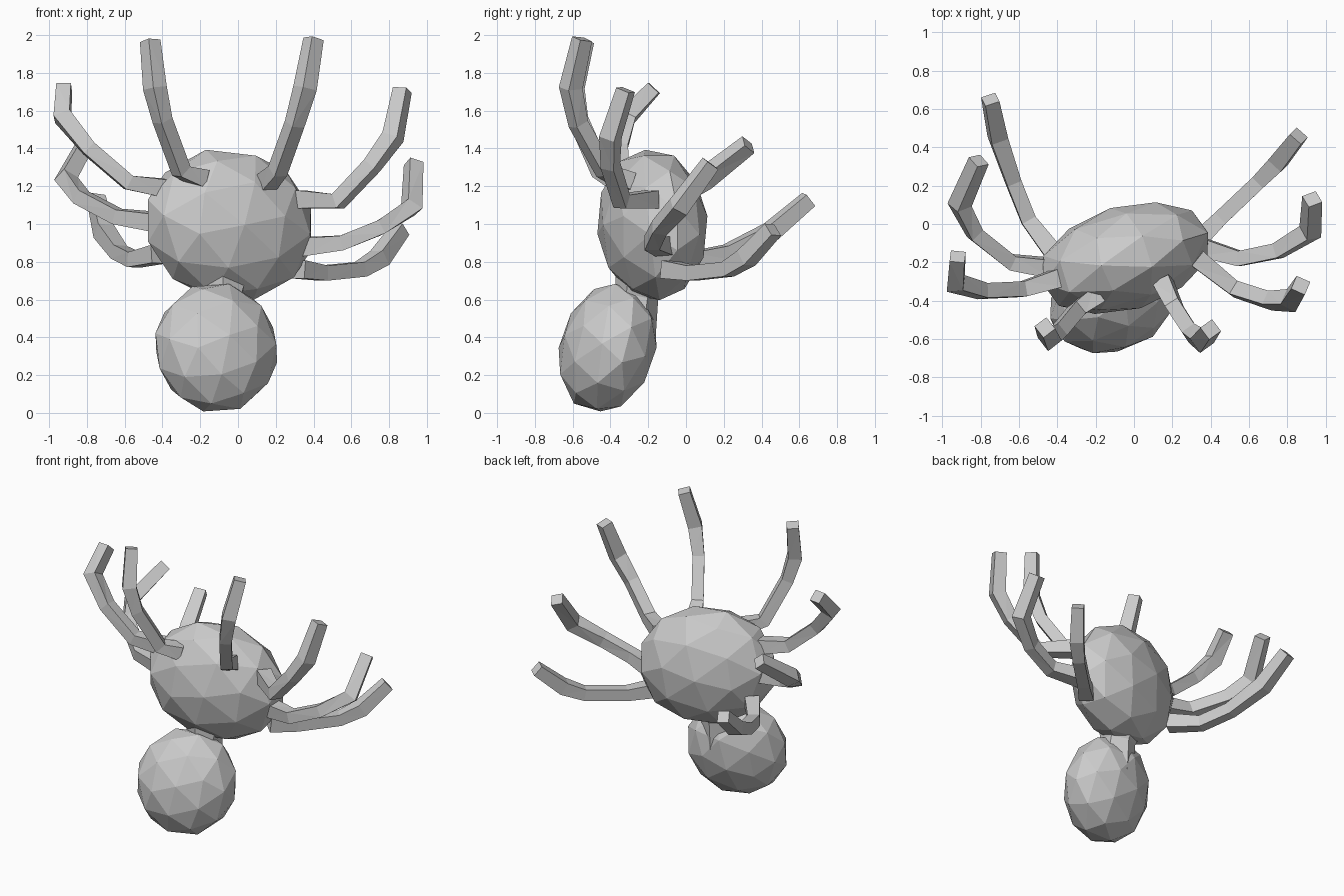
import bpy, bmesh, math
from mathutils import Vector, Euler, Matrix

if "Cube" in bpy.data.objects:
    bpy.data.objects.remove(bpy.data.objects["Cube"])


def finish(bm, name):
    bmesh.ops.recalc_face_normals(bm, faces=bm.faces[:])
    me = bpy.data.meshes.new(name)
    bm.to_mesh(me)
    bm.free()
    ob = bpy.data.objects.new(name, me)
    bpy.context.collection.objects.link(ob)
    return ob


def ellipsoid(name, loc, radii, rot):
    """Faceted low-poly ball, stretched and tilted."""
    bm = bmesh.new()
    bmesh.ops.create_icosphere(bm, subdivisions=2, radius=1.03,
                               matrix=Matrix.Rotation(math.radians(31.7), 4, 'Y'))
    turn = Euler([math.radians(a) for a in rot]).to_matrix()
    for v in bm.verts:
        v.co = turn @ Vector(c * r for c, r in zip(v.co, radii)) + Vector(loc)
    return finish(bm, name)


def limb(name, path, radii, sides=4):
    """Faceted tube along a path, triangulated like the other parts."""
    pts = [Vector(p) for p in path]
    bm = bmesh.new()
    rings, side = [], Vector((0, 0, 1)).cross(pts[-1] - pts[0])
    if side.length < 0.01:
        side = Vector((1, 0, 0))
    for i, p in enumerate(pts):
        a, b = pts[max(i - 1, 0)], pts[min(i + 1, len(pts) - 1)]
        t = (b - a).normalized()
        side = (side - t * side.dot(t)).normalized()
        up = t.cross(side)
        ring = []
        for k in range(sides):
            ang = 2 * math.pi * (k + 0.5) / sides
            ring.append(bm.verts.new(
                p + radii[i] * (math.cos(ang) * side + math.sin(ang) * up)))
        rings.append(ring)
    for r0, r1 in zip(rings, rings[1:]):
        for k in range(sides):
            n = (k + 1) % sides
            bm.faces.new((r0[k], r0[n], r1[n], r1[k]))
    bm.faces.new(rings[0][::-1])
    bm.faces.new(rings[-1])
    bmesh.ops.triangulate(bm, faces=bm.faces[:])
    return finish(bm, name)


# Two round body segments and the narrow waist joining them
ellipsoid("abdomen", (-0.045, -0.178, 0.995), (0.458, 0.265, 0.393), (0, 12, 17))
ellipsoid("head", (-0.115, -0.415, 0.345), (0.33, 0.24, 0.345), (-16, 8, 15))
limb("waist", [(-0.08, -0.30, 0.40), (-0.08, -0.26, 0.62), (-0.08, -0.23, 0.72)],
     [0.14, 0.115, 0.15], 6)

# Eight bent legs, each listed from root to tip
legs = {
    "leg_right_1": [(0.15, -0.30, 1.22), (0.21, -0.43, 1.28), (0.30, -0.57, 1.53),
                    (0.355, -0.61, 1.72), (0.40, -0.55, 1.98)],
    "leg_right_2": [(0.33, -0.18, 1.13), (0.53, -0.34, 1.12), (0.71, -0.40, 1.31),
                    (0.82, -0.40, 1.46), (0.87, -0.32, 1.71)],
    "leg_right_3": [(0.35, -0.12, 0.88), (0.55, -0.18, 0.90), (0.75, -0.14, 0.98),
                    (0.92, -0.04, 1.09), (0.93, 0.13, 1.32)],
    "leg_right_4": [(0.32, -0.10, 0.76), (0.45, 0.03, 0.74), (0.65, 0.22, 0.76),
                    (0.75, 0.32, 0.82), (0.86, 0.46, 0.97)],
    "leg_left_1": [(-0.19, -0.37, 1.24), (-0.30, -0.45, 1.28), (-0.40, -0.57, 1.55),
                   (-0.44, -0.60, 1.72), (-0.465, -0.54, 1.97)],
    "leg_left_2": [(-0.39, -0.28, 1.19), (-0.58, -0.34, 1.22), (-0.79, -0.35, 1.40),
                   (-0.93, -0.31, 1.57), (-0.92, -0.17, 1.72)],
    "leg_left_3": [(-0.43, -0.23, 1.01), (-0.64, -0.20, 1.04), (-0.83, -0.05, 1.14),
                   (-0.91, 0.10, 1.24), (-0.81, 0.33, 1.42)],
    "leg_left_4": [(-0.42, -0.15, 0.84), (-0.55, 0.02, 0.81), (-0.63, 0.22, 0.85),
                   (-0.71, 0.45, 0.96), (-0.75, 0.65, 1.13)],
}
for name, path in legs.items():
    limb(name, path, [0.068, 0.056, 0.055, 0.064, 0.055])
